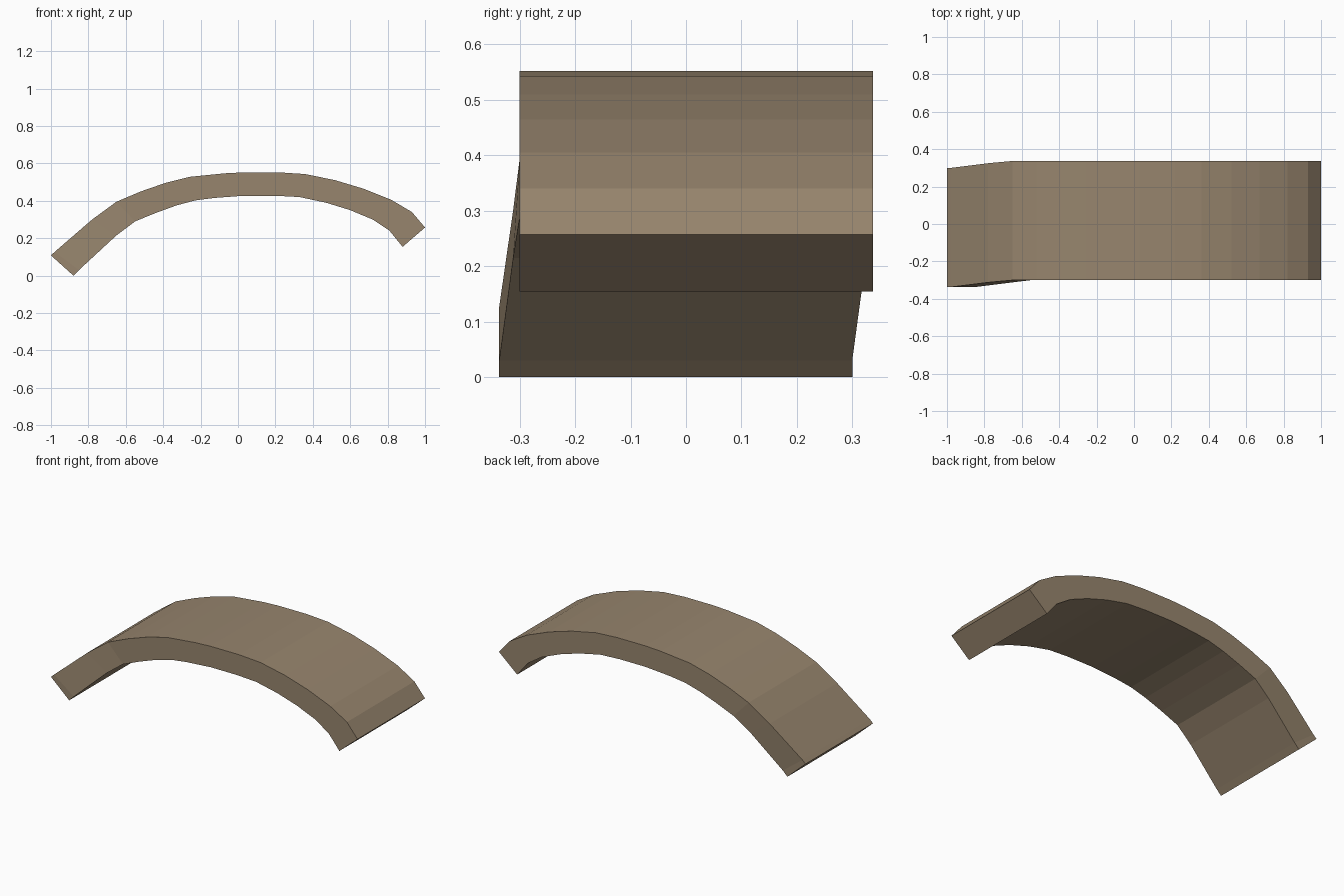
import bpy
import bmesh

cube = bpy.data.objects.get("Cube")
if cube:
    bpy.data.objects.remove(cube, do_unlink=True)

# One flat tan colour
tan = bpy.data.materials.new("tan")
tan.use_nodes = True
colour = (0.31, 0.235, 0.155, 1)
tan.diffuse_color = colour
tan.node_tree.nodes["Principled BSDF"].inputs["Base Color"].default_value = colour

# Arch profile (x, z), from the low end to the high end
outer = [(-1, .108), (-.98, .127), (-.78, .3), (-.65, .395), (-.52, .45),
         (-.39, .495), (-.26, .528), (-.07, .547), (.03, .552), (.22, .552),
         (.36, .543), (.52, .51), (.67, .465), (.82, .405), (.93, .34), (1, .257)]
inner = [(-.88, 0), (-.85, .03), (-.65, .215), (-.55, .29), (-.44, .335),
         (-.33, .375), (-.23, .402), (-.13, .415), (.03, .427), (.2, .427),
         (.33, .42), (.47, .39), (.6, .35), (.72, .3), (.81, .24), (.88, .154)]

# Sideways shift that skews the low end of the strip
shifts = [-.037, -.037, -.012]
front_y, back_y = -.3, .337

# Sweep a rectangular section along the arch
bm = bmesh.new()
sections = []
for i, (top, low) in enumerate(zip(outer, inner)):
    shift = shifts[i] if i < len(shifts) else 0
    corners = [(top, front_y), (top, back_y), (low, back_y), (low, front_y)]
    sections.append([bm.verts.new((x, y + shift, z)) for (x, z), y in corners])

for a, b in zip(sections, sections[1:]):
    for k in range(4):
        n = (k + 1) % 4
        bm.faces.new((a[k], a[n], b[n], b[k]))

# End caps
bm.faces.new(sections[0])
bm.faces.new(sections[-1])
bmesh.ops.recalc_face_normals(bm, faces=bm.faces)

mesh = bpy.data.meshes.new("curved_strip")
bm.to_mesh(mesh)
bm.free()
mesh.materials.append(tan)
strip = bpy.data.objects.new("curved_strip", mesh)
bpy.context.collection.objects.link(strip)
